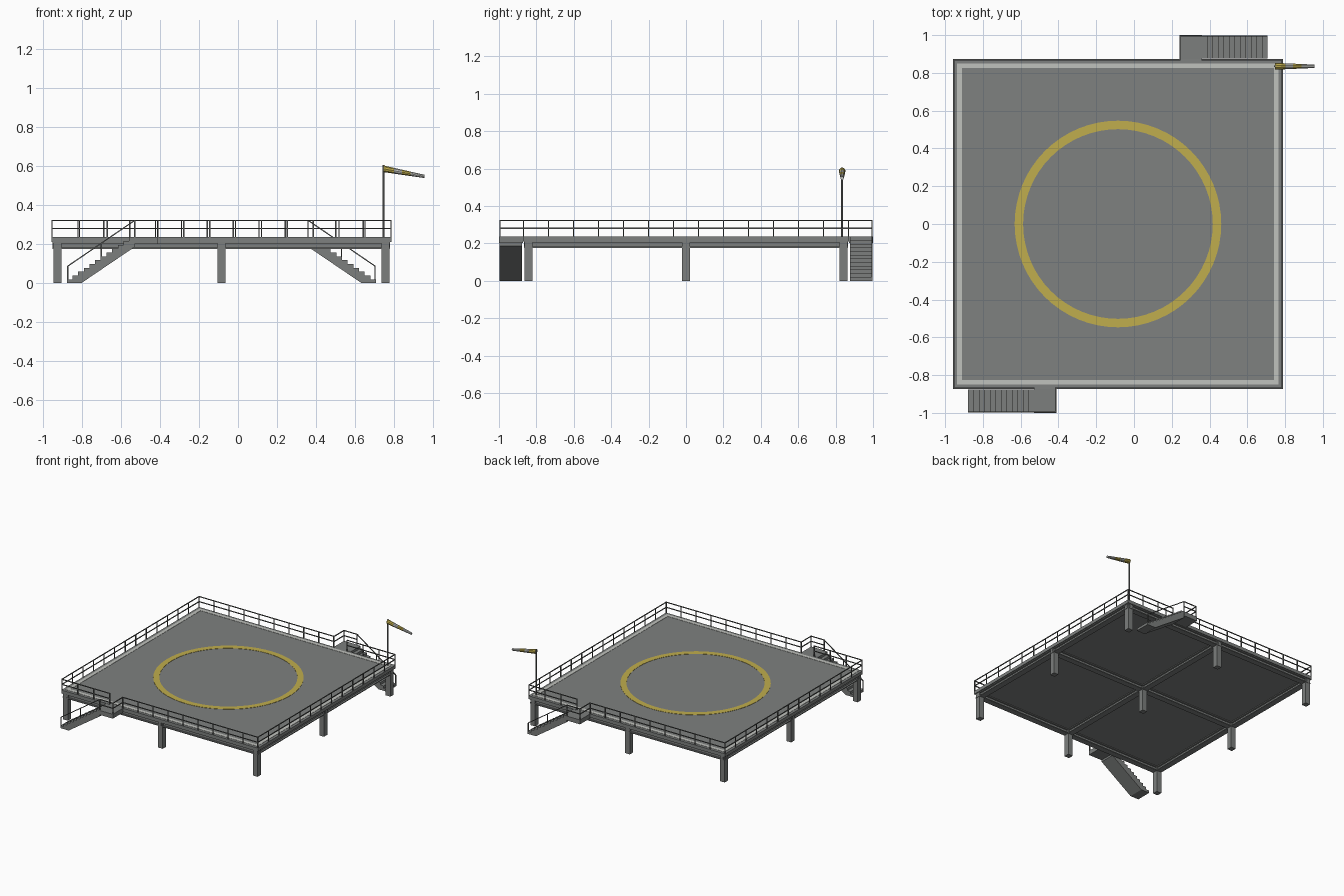
import bpy, bmesh, math
from mathutils import Vector, Matrix

if "Cube" in bpy.data.objects:
    bpy.data.objects.remove(bpy.data.objects["Cube"])

CX = -0.085            # deck centre in x; all parts are built around it
D = 0.8725             # deck half width
TOP = 0.236            # deck surface height
RAIL, MID = 0.325, 0.281
XS, XT, XL = -0.793, -0.445, -0.326   # stair foot, stair top, landing end
YO = -0.998            # outer side of stairs


def mat(name, rgb):
    m = bpy.data.materials.new(name)
    m.diffuse_color = (*rgb, 1)
    m.use_nodes = True
    m.node_tree.nodes["Principled BSDF"].inputs["Base Color"].default_value = m.diffuse_color
    return m


STEEL = mat("steel grey", (0.20, 0.21, 0.205))
DECK = mat("deck grey", (0.21, 0.22, 0.215))
DARK = mat("rail dark grey", (0.12, 0.125, 0.12))
WHITE = mat("marking white", (0.53, 0.54, 0.51))
YELLOW = mat("marking yellow", (0.53, 0.42, 0.075))


def finish(name, bm, *mats, turn=False):
    bmesh.ops.recalc_face_normals(bm, faces=bm.faces)
    me = bpy.data.meshes.new(name)
    bm.to_mesh(me)
    bm.free()
    for m in mats:
        me.materials.append(m)
    ob = bpy.data.objects.new(name, me)
    ob.location.x = CX
    if turn:
        ob.rotation_euler.z = math.pi
    bpy.context.collection.objects.link(ob)
    return ob


def box(bm, x0, x1, y0, y1, z0, z1):
    m = Matrix.Translation(((x0 + x1) / 2, (y0 + y1) / 2, (z0 + z1) / 2))
    m = m @ Matrix.Diagonal((abs(x1 - x0), abs(y1 - y0), abs(z1 - z0), 1))
    bmesh.ops.create_cube(bm, size=1, matrix=m)


def bar(bm, a, b, w=0.006):
    a, b = Vector(a), Vector(b)
    d = b - a
    m = Matrix.Translation((a + b) / 2) @ d.to_track_quat('Z', 'Y').to_matrix().to_4x4()
    m = m @ Matrix.Diagonal((w, w, d.length, 1))
    bmesh.ops.create_cube(bm, size=1, matrix=m)


def fence(bm, a, b, n):
    """Straight railing from a to b (x, y) with n bays."""
    a, b = Vector((*a, 0)), Vector((*b, 0))
    for z in (RAIL - 0.003, MID):
        up = Vector((0, 0, z))
        bar(bm, a + up, b + up)
    for i in range(n + 1):
        p = a.lerp(b, i / n)
        bar(bm, p + Vector((0, 0, TOP)), p + Vector((0, 0, RAIL)))


# deck slab
bm = bmesh.new()
box(bm, -D, D, -D, D, 0.21, TOP)
finish("deck_slab", bm, DECK)

# I-section beams under the deck, both directions
bm = bmesh.new()
for c in (-0.842, 0, 0.842):
    for w, z0, z1 in ((0.023, 0.175, 0.182), (0.009, 0.182, 0.204), (0.023, 0.204, 0.21)):
        box(bm, c - w, c + w, -0.866, 0.866, z0, z1)
        box(bm, -0.866, 0.866, c - w, c + w, z0, z1)
finish("support_beams", bm, STEEL)

# nine columns
bm = bmesh.new()
for x in (-0.842, 0, 0.842):
    for y in (-0.842, 0, 0.842):
        box(bm, x - 0.021, x + 0.021, y - 0.021, y + 0.021, 0, 0.208)
finish("columns", bm, STEEL)

# white border stripe
bm = bmesh.new()
o, i, z0, z1 = 0.851, 0.825, TOP - 0.001, TOP + 0.002
for s in (-1, 1):
    box(bm, -o, o, s * i, s * o, z0, z1)
    box(bm, s * i, s * o, -i, i, z0, z1)
finish("border_stripe", bm, WHITE)

# yellow landing ring
bm = bmesh.new()
N = 64
loops = []
for r, z in ((0.547, z0), (0.547, z1), (0.502, z1), (0.502, z0)):
    loops.append([bm.verts.new((r * math.cos(2 * math.pi * k / N),
                                r * math.sin(2 * math.pi * k / N), z)) for k in range(N)])
for j in range(4):
    a, b = loops[j], loops[(j + 1) % 4]
    for k in range(N):
        bm.faces.new((a[k], a[(k + 1) % N], b[(k + 1) % N], b[k]))
finish("landing_ring", bm, YELLOW)

# front half and its copy turned half way round: rails, stairs, landing
E = D - 0.003
for side, turn in (("front", False), ("back", True)):
    bm = bmesh.new()
    fence(bm, (-E, -E), (XT, -E), 3)
    fence(bm, (XL, -E), (E, -E), 9)
    fence(bm, (E, -E), (E, E), 13)
    finish(side + "_deck_railing", bm, DARK, turn=turn)

    # stair flight: saw-tooth profile pushed across its width
    n = 12
    run, rise = (XT - XS) / n, TOP / n
    prof = []
    for k in range(n):
        prof += [(XS + k * run, k * rise), (XS + k * run, (k + 1) * rise)]
    prof += [(XT, TOP), (XT, TOP - 0.05), (XS + 0.05 * run / rise, 0)]
    bm = bmesh.new()
    f = bm.faces.new([bm.verts.new((x, -D - 0.003, z)) for x, z in prof])
    ext = bmesh.ops.extrude_face_region(bm, geom=[f])
    for v in ext["geom"]:
        if isinstance(v, bmesh.types.BMVert):
            v.co.y = YO
    finish(side + "_stairs", bm, STEEL, turn=turn)

    # landing platform
    bm = bmesh.new()
    box(bm, XT, XL, YO - 0.002, -D, TOP - 0.035, TOP)
    finish(side + "_landing", bm, STEEL, turn=turn)

    # landing rails and sloping stair handrail
    bm = bmesh.new()
    y = YO + 0.003
    fence(bm, (XT, y), (XL - 0.003, y), 1)
    fence(bm, (XL - 0.003, y), (XL - 0.003, -E), 1)
    foot, head = Vector((XS + 0.004, y, 0.087)), Vector((XT, y, RAIL - 0.003))
    bar(bm, foot, head)
    for t in (0.0, 0.5):
        p = foot.lerp(head, t)
        bar(bm, (p.x, y, max(0, p.z - 0.085)), p)
    finish(side + "_stair_handrail", bm, DARK, turn=turn)

# windsock pole
PX, PY = 0.831, 0.835
bm = bmesh.new()
bmesh.ops.create_cone(bm, cap_ends=True, segments=8, radius1=0.005, radius2=0.005, depth=0.37,
                      matrix=Matrix.Translation((PX, PY, TOP + 0.185)))
finish("windsock_pole", bm, STEEL)

# windsock: tapering tube with yellow and white bands
bm = bmesh.new()
S = 10
rings = []
for t in (0, 0.055, 0.095, 0.14, 0.21):
    q = t / 0.21
    r = 0.018 - 0.009 * q
    rings.append([bm.verts.new((PX + t, PY + r * math.cos(2 * math.pi * k / S),
                                0.587 - 0.039 * q + r * math.sin(2 * math.pi * k / S)))
                  for k in range(S)])
for j in range(4):
    for k in range(S):
        f = bm.faces.new((rings[j][k], rings[j][(k + 1) % S],
                          rings[j + 1][(k + 1) % S], rings[j + 1][k]))
        f.material_index = j % 2
bm.faces.new(rings[0])
bm.faces.new(rings[-1]).material_index = 1
finish("windsock", bm, YELLOW, WHITE)
